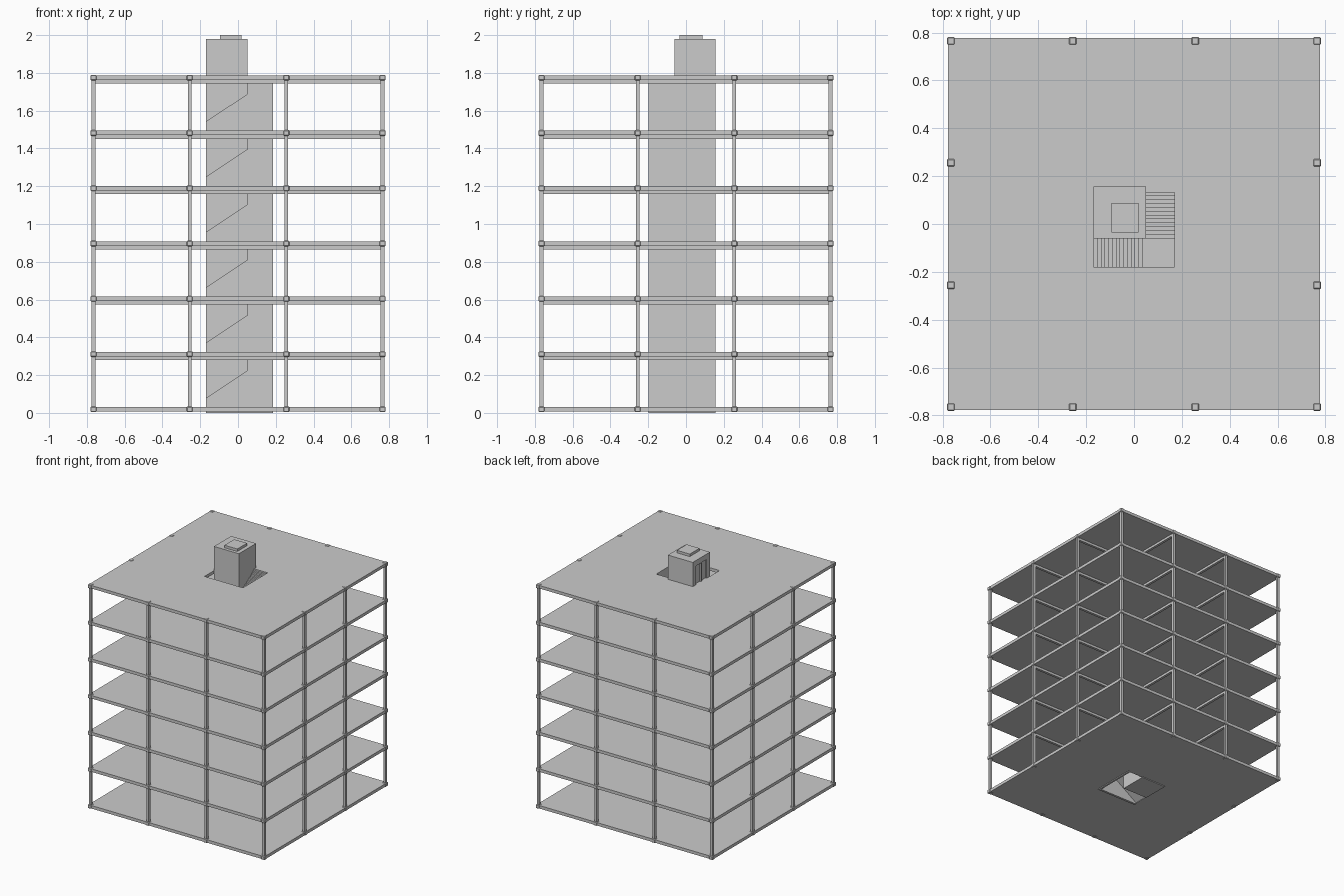
import bpy, bmesh
from mathutils import Vector

cube = bpy.data.objects.get("Cube")
if cube:
    bpy.data.objects.remove(cube)

grey = bpy.data.materials.new("concrete grey")
grey.use_nodes = True
grey.diffuse_color = (0.6, 0.6, 0.6, 1)
grey.node_tree.nodes["Principled BSDF"].inputs["Base Color"].default_value = (0.6, 0.6, 0.6, 1)

LEVELS = 7
PITCH = 0.2927
MID = 0.0185                 # centre height of the lowest slab
HALF = 0.012                 # half slab thickness
GRID = (-0.765, -0.256, 0.256, 0.765)
HX, HY0, HY1 = 0.17, -0.18, 0.148      # stairwell opening
SX, SY0, SY1 = 0.05, -0.06, 0.157      # lift shaft


def finish(name, bm):
    bmesh.ops.recalc_face_normals(bm, faces=bm.faces[:])
    mesh = bpy.data.meshes.new(name)
    bm.to_mesh(mesh)
    bm.free()
    obj = bpy.data.objects.new(name, mesh)
    mesh.materials.append(grey)
    bpy.context.collection.objects.link(obj)
    return obj


def add_box(bm, lo, hi):
    lo, hi = Vector(lo), Vector(hi)
    made = bmesh.ops.create_cube(bm, size=1)["verts"]
    for v in made:
        v.co = (lo + hi) / 2 + v.co * (hi - lo)
    return made


def add_prism(bm, points, push):
    # Extrude a closed outline of 3D points along a vector
    face = bm.faces.new([bm.verts.new(p) for p in points])
    out = bmesh.ops.extrude_face_region(bm, geom=[face])["geom"]
    bmesh.ops.translate(bm, vec=push, verts=[g for g in out if isinstance(g, bmesh.types.BMVert)])


def rect(x0, x1, y0, y1, z):
    return [(x0, y0, z), (x1, y0, z), (x1, y1, z), (x0, y1, z)]


def flight(length, rise, n, thick):
    # Side outline of a stair flight as (run, height) pairs
    outline = [(0, -thick)]
    for i in range(n):
        outline += [(length * i / n, rise * (i + 1) / n), (length * (i + 1) / n, rise * (i + 1) / n)]
    outline.append((length, rise - thick))
    return outline


# Floor slabs with the stairwell opening
for i in range(LEVELS):
    z = MID + i * PITCH
    bm = bmesh.new()
    edge = 0.777
    outer = [bm.verts.new(p) for p in rect(-edge, edge, -edge, edge, z - HALF)]
    inner = [bm.verts.new(p) for p in rect(-HX, HX, HY0, HY1, z - HALF)]
    ring = [bm.faces.new((outer[k], outer[(k + 1) % 4], inner[(k + 1) % 4], inner[k])) for k in range(4)]
    out = bmesh.ops.extrude_face_region(bm, geom=ring)["geom"]
    bmesh.ops.translate(bm, vec=(0, 0, 2 * HALF), verts=[g for g in out if isinstance(g, bmesh.types.BMVert)])
    finish(f"floor_slab_{i}", bm)

# Columns on a four by four grid
bm = bmesh.new()
top = MID + (LEVELS - 1) * PITCH
for x in GRID:
    for y in GRID:
        add_box(bm, (x - 0.01, y - 0.01, MID), (x + 0.01, y + 0.01, top))
finish("columns", bm)

# Chamfered joints around the slab edges
bm = bmesh.new()
for i in range(LEVELS):
    z = MID + i * PITCH
    for x in GRID:
        for y in GRID:
            if max(abs(x), abs(y)) > 0.7:
                add_box(bm, (x - 0.016, y - 0.016, z - 0.015), (x + 0.016, y + 0.016, z + 0.015))
joints = finish("edge_joints", bm)
bev = joints.modifiers.new("chamfer", "BEVEL")
bev.width = 0.004
bev.segments = 1

# Beams under the upper slabs
bm = bmesh.new()
for i in range(1, LEVELS):
    z = MID + i * PITCH - HALF
    for g in GRID[1:3]:
        add_box(bm, (-0.757, g - 0.01, z - 0.019), (0.757, g + 0.01, z))
        add_box(bm, (g - 0.01, -0.757, z - 0.019), (g + 0.01, 0.757, z))
finish("floor_beams", bm)

# Lift shaft with a double door recessed at every level
bm = bmesh.new()
add_box(bm, (-HX, SY0, 0), (SX, SY1, 1.98))
shaft = finish("lift_shaft", bm)
bm = bmesh.new()
for i in range(LEVELS):
    z = MID + HALF + i * PITCH
    for y in (-0.018, 0.053):
        add_box(bm, (-HX - 0.05, y, z), (-HX + 0.012, y + 0.062, z + 0.15))
cutter = finish("door_cutter", bm)
cutter.hide_render = True
cutter.hide_viewport = True
cut = shaft.modifiers.new("doors", "BOOLEAN")
cut.operation = "DIFFERENCE"
cut.solver = "EXACT"
cut.object = cutter

bm = bmesh.new()
add_box(bm, (-0.095, -0.035, 1.98), (0.018, 0.088, 2.0))
finish("shaft_cap", bm)

# Two stair flights and a corner landing per storey
for i in range(LEVELS - 1):
    z = MID + HALF + i * PITCH
    mid = z + PITCH / 2
    bm = bmesh.new()
    add_prism(bm, [(-HX + r, HY0, z + h) for r, h in flight(SX + HX, PITCH / 2, 14, 0.02)],
              (0, SY0 - HY0, 0))
    add_prism(bm, [(SX, SY0 + r, mid + h) for r, h in flight(HY1 - SY0, PITCH / 2, 13, 0.02)],
              (HX - SX, 0, 0))
    add_box(bm, (SX, HY0, mid - 0.02), (HX, SY0, mid))
    finish(f"stairs_{i}", bm)

    # Front stair wall with a sloping parapet
    bm = bmesh.new()
    low = 0 if i == 0 else z - 2 * HALF
    ceil = z + PITCH - 2 * HALF
    wall = [(-HX, low), (0.185, low), (0.185, ceil), (SX, ceil), (SX, mid + 0.048), (-HX, z + 0.048)]
    add_prism(bm, [(x, HY0 - 0.018, h) for x, h in wall], (0, 0.018, 0))
    finish(f"stair_front_wall_{i}", bm)

# Full-height side wall of the stairwell
bm = bmesh.new()
add_box(bm, (HX, HY0 - 0.018, 0), (0.185, 0.155, top - HALF))
finish("stair_side_wall", bm)
